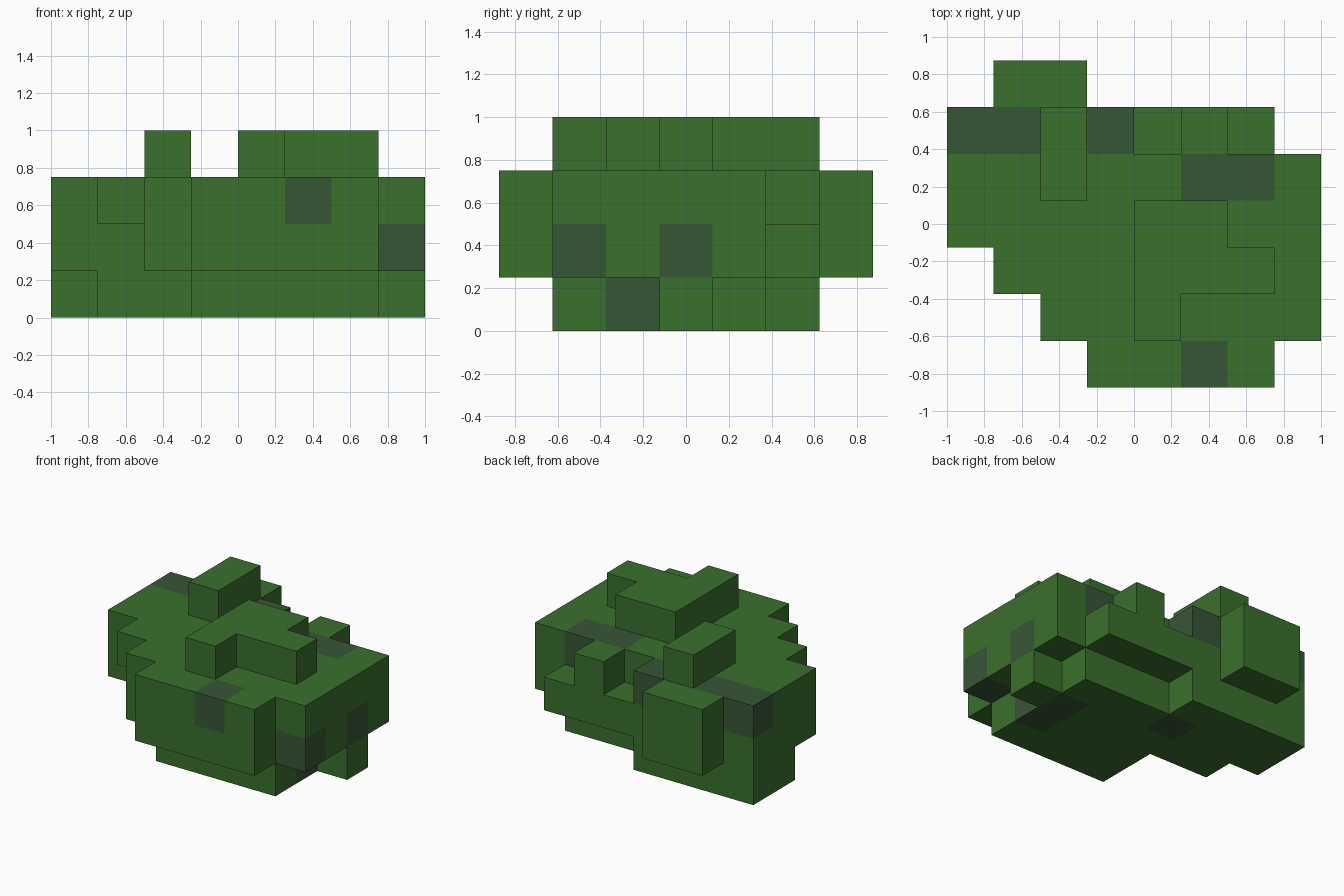
import bpy
import bmesh
from mathutils import Vector

cube = bpy.data.objects.get("Cube")
if cube:
    bpy.data.objects.remove(cube, do_unlink=True)

CELL = 0.25

# Block plan of each layer: rows run front to back, columns run along +x
# "#" is a leaf block, "o" is a shaded leaf block, "." is empty
LAYERS = {
    "foliage_base": [
        "........",
        "...####.",
        "...###o.",
        ".#####o#",
        "###o###.",
        "####....",
        "........"],
    "foliage_lower_body": [
        "...####.",
        "..#####o",
        "..######",
        "#######o",
        "########",
        "#######.",
        ".##....."],
    "foliage_upper_body": [
        "...##o#.",
        "..######",
        ".#######",
        "########",
        "#####oo#",
        "oo#o.#..",
        ".##....."],
    "foliage_top_tufts": [
        "........",
        "....#...",
        "....###.",
        "....##..",
        "..#.....",
        "..#.....",
        "........"],
}


def make_material(name, rgb):
    mat = bpy.data.materials.new(name)
    mat.use_nodes = True
    color = (*rgb, 1.0)
    mat.diffuse_color = color
    bsdf = mat.node_tree.nodes["Principled BSDF"]
    bsdf.inputs["Base Color"].default_value = color
    bsdf.inputs["Roughness"].default_value = 0.9
    return mat


materials = [make_material("leaf_green", (0.042, 0.162, 0.026)),
             make_material("shaded_leaf_green", (0.037, 0.093, 0.037))]

# Occupied cells, with the colour slot of each
cells = {}
for k, rows in enumerate(LAYERS.values()):
    for j, row in enumerate(rows):
        for i, mark in enumerate(row):
            if mark != ".":
                cells[i, j, k] = int(mark == "o")


def add_face(bm, cell, axis, sign, slot):
    """Add the side of a cell that faces along one axis."""
    normal = Vector((0, 0, 0))
    normal[axis] = sign
    u, v = Vector((0, 0, 0)), Vector((0, 0, 0))
    u[(axis + 1) % 3] = 1
    v = normal.cross(u)
    mid = Vector(cell) + Vector((-3.5, -3, 0.5)) + normal / 2
    corners = [mid + (a * u + b * v) / 2
               for a, b in ((-1, -1), (1, -1), (1, 1), (-1, 1))]
    face = bm.faces.new([bm.verts.new(c * CELL) for c in corners])
    face.material_index = slot


# One object per layer, keeping only the outer sides of the blocks
for k, name in enumerate(LAYERS):
    bm = bmesh.new()
    for cell, slot in cells.items():
        if cell[2] != k:
            continue
        for axis in range(3):
            for sign in (-1, 1):
                neighbour = list(cell)
                neighbour[axis] += sign
                if tuple(neighbour) not in cells:
                    add_face(bm, cell, axis, sign, slot)
    bmesh.ops.remove_doubles(bm, verts=bm.verts, dist=0.001)
    mesh = bpy.data.meshes.new(name)
    bm.to_mesh(mesh)
    bm.free()
    for mat in materials:
        mesh.materials.append(mat)
    bpy.context.collection.objects.link(bpy.data.objects.new(name, mesh))
